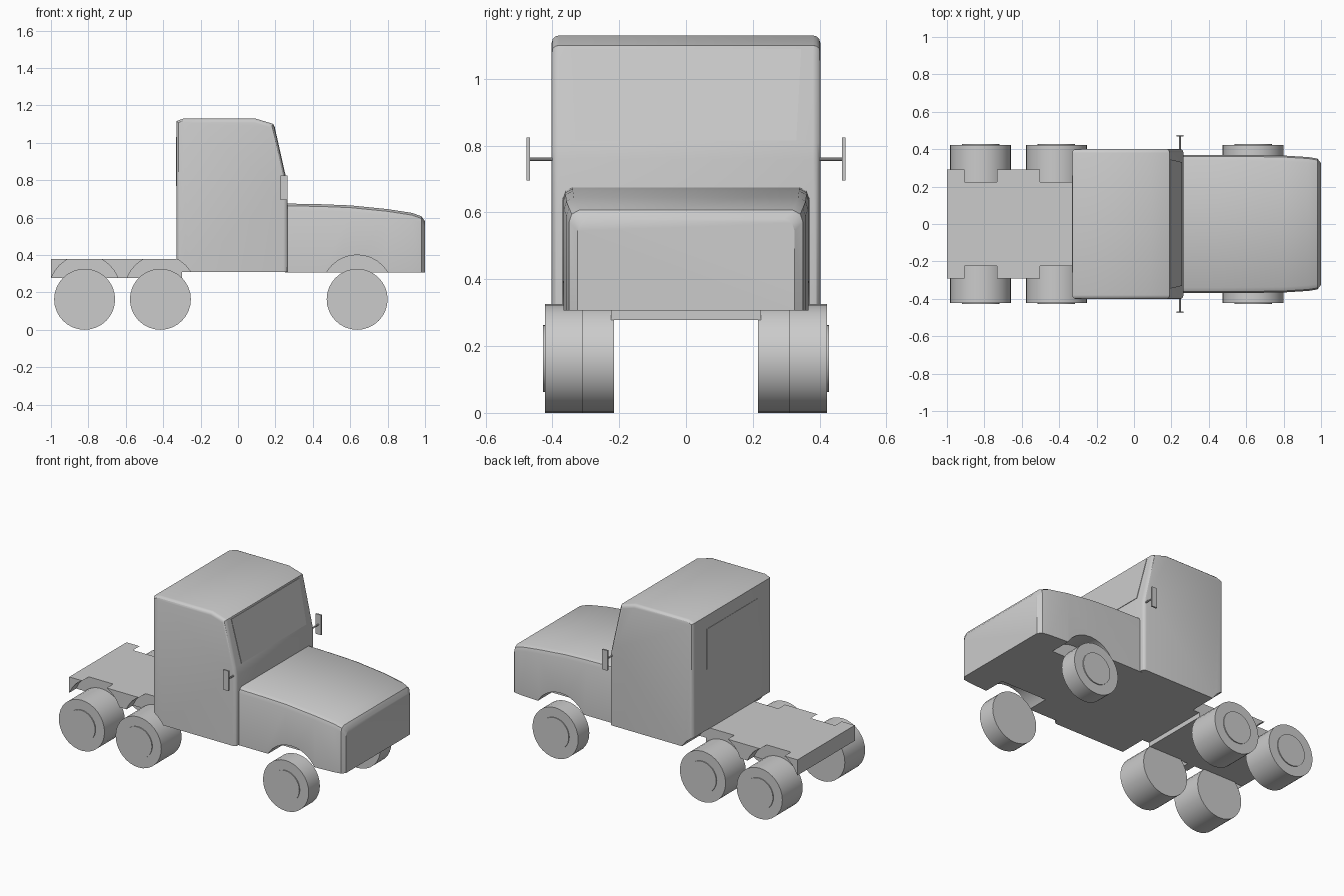
import bpy, bmesh, math
from mathutils import Matrix

if "Cube" in bpy.data.objects:
    bpy.data.objects.remove(bpy.data.objects["Cube"])


def finish(name, bm):
    bmesh.ops.recalc_face_normals(bm, faces=bm.faces[:])
    mesh = bpy.data.meshes.new(name)
    bm.to_mesh(mesh)
    bm.free()
    ob = bpy.data.objects.new(name, mesh)
    bpy.context.collection.objects.link(ob)
    return ob


def loft(name, rings):
    """Skin a list of equal-length point rings and cap both ends."""
    bm = bmesh.new()
    loops = [[bm.verts.new(p) for p in ring] for ring in rings]
    n = len(loops[0])
    for a, b in zip(loops, loops[1:]):
        for i in range(n):
            bm.faces.new((a[i], a[(i + 1) % n], b[(i + 1) % n], b[i]))
    bm.faces.new(loops[0])
    bm.faces.new(loops[-1])
    return finish(name, bm)


def add_cylinder(bm, x, z, r, y0, y1, segs=32):
    m = Matrix.Translation((x, (y0 + y1) / 2, z)) @ Matrix.Rotation(math.pi / 2, 4, 'X')
    bmesh.ops.create_cone(bm, cap_ends=True, segments=segs, radius1=r, radius2=r,
                          depth=abs(y1 - y0), matrix=m)


def add_box(bm, lo, hi):
    size = [h - l for l, h in zip(lo, hi)]
    mid = [(l + h) / 2 for l, h in zip(lo, hi)]
    bmesh.ops.create_cube(bm, size=1, matrix=Matrix.Translation(mid) @ Matrix.Diagonal((*size, 1)))


def smooth(ob):
    bpy.ops.object.select_all(action='DESELECT')
    ob.select_set(True)
    bpy.context.view_layer.objects.active = ob
    if ob.modifiers:
        bpy.ops.object.convert(target='MESH')
    bpy.ops.object.shade_smooth_by_angle(angle=math.radians(30))


# cab: side profile, with rounded edges along both sides
cab_profile = [(-.33, .308), (-.33, 1.115), (-.29, 1.13), (.09, 1.13), (.19, 1.1),
               (.255, .81), (.265, .76), (.265, .308)]
cab = loft("cab", [[(x, y, z) for x, z in cab_profile] for y in (-.402, .402)])
bm = bmesh.new()
bm.from_mesh(cab.data)
edges = [e for e in bm.edges
         if abs(e.verts[0].co.y - e.verts[1].co.y) < .01
         and max(v.co.z for v in e.verts) > .5]
bmesh.ops.bevel(bm, geom=edges, offset=.022, segments=3, profile=.5, affect='EDGES')
bm.to_mesh(cab.data)
bm.free()

# hood: cross-sections (x, half width, top height)
rings = []
for x, w, t in [(.25, .37, .675), (.45, .37, .671), (.6, .369, .665), (.8, .366, .645),
                (.93, .358, .625), (.98, .35, .607), (1.0, .325, .58)]:
    half = [(w, .306), (w, t - .035), (w - .008, t - .012), (w - .03, t)]
    rings.append([(x, y, z) for y, z in half] + [(x, -y, z) for y, z in reversed(half)])
hood = loft("hood", rings)

# rear frame deck
bm = bmesh.new()
add_box(bm, (-1, -.292, .278), (-.3, .292, .378))
frame = finish("rear_frame", bm)

# wheel arches cut from the body
axles = {"rear": (-.82, .215), "middle": (-.415, .215), "front": (.637, .308)}
bm = bmesh.new()
for x, _ in axles.values():
    for s in (-1, 1):
        add_cylinder(bm, x, .21, .19, s * .225, s * .6)
cutter = finish("arch_cutter", bm)
cutter.hide_render = True
for ob in (cab, hood, frame):
    mod = ob.modifiers.new("arches", 'BOOLEAN')
    mod.operation = 'DIFFERENCE'
    mod.solver = 'EXACT'
    mod.object = cutter
    smooth(ob)
bpy.data.objects.remove(cutter)

# wheels with raised hubs, and door mirrors
for s, side in ((-1, "right"), (1, "left")):
    for label, (x, inner) in axles.items():
        bm = bmesh.new()
        add_cylinder(bm, x, .163, .163, s * inner, s * .422)
        add_cylinder(bm, x, .163, .1, s * .41, s * .428)
        smooth(finish(f"{label}_wheel_{side}", bm))
    bm = bmesh.new()
    ys = sorted((s * .467, s * .477))
    add_box(bm, (.227, ys[0], .695), (.265, ys[1], .824))
    add_cylinder(bm, .246, .759, .005, s * .38, s * .47, 10)
    smooth(finish(f"mirror_{side}", bm))

# windshield and rear window, slightly proud of the cab
loft("windshield", [[(x + d, y, z) for x, y, z in
                     [(.192, -.345, 1.09), (.192, .345, 1.09), (.254, .33, .815), (.254, -.33, .815)]]
                    for d in (-.01, .003)])
bm = bmesh.new()
add_box(bm, (-.332, -.26, .77), (-.32, .26, 1.03))
finish("rear_window", bm)
